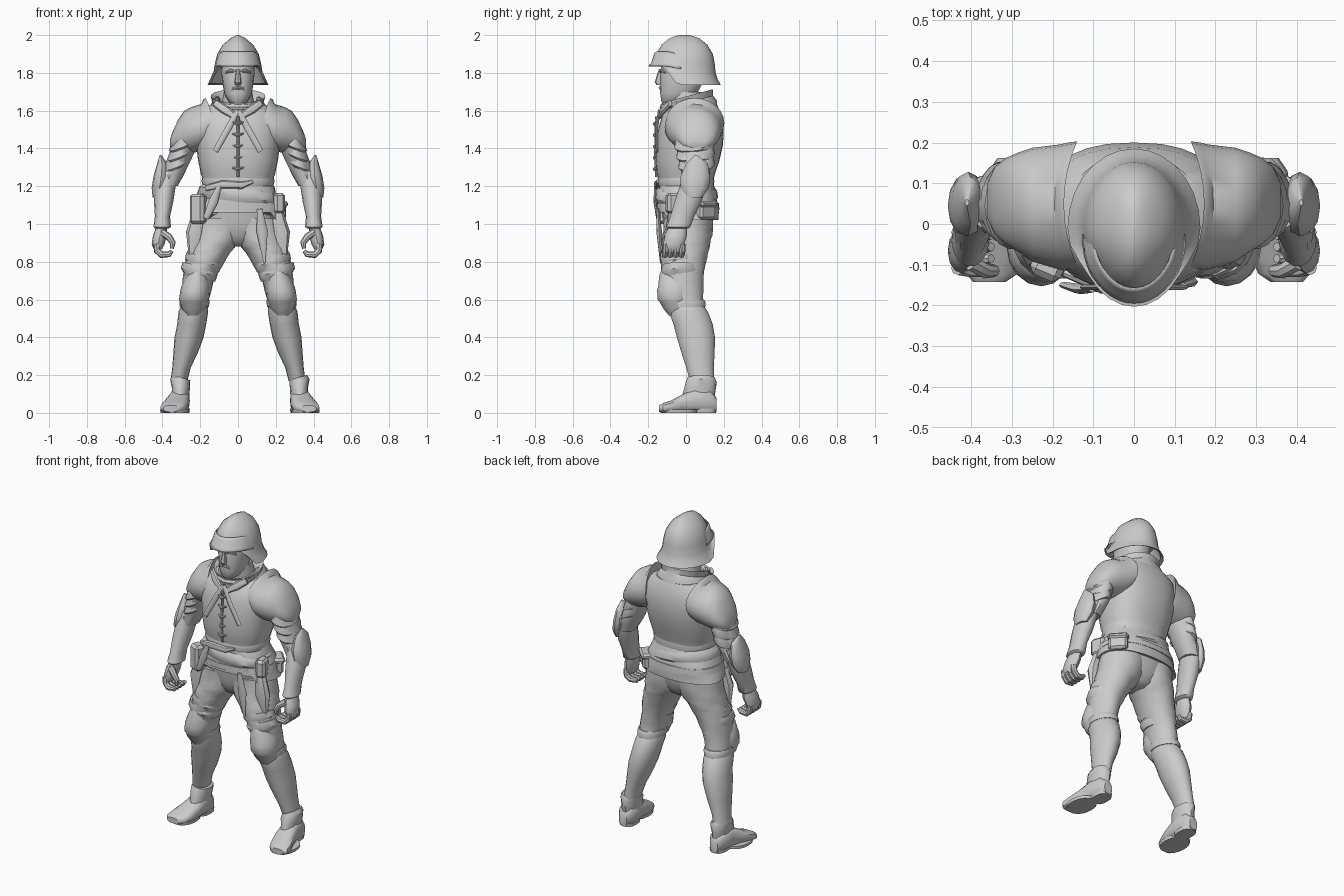
import bpy, bmesh, math
from mathutils import Vector

steel = bpy.data.materials.new("plain grey")
steel.diffuse_color = (0.6, 0.6, 0.6, 1)


def finish(name, bm, solid=0, angle=40):
    bmesh.ops.recalc_face_normals(bm, faces=bm.faces[:])
    me = bpy.data.meshes.new(name)
    bm.to_mesh(me)
    bm.free()
    me.materials.append(steel)
    me.shade_smooth()
    me.set_sharp_from_angle(angle=math.radians(angle))
    ob = bpy.data.objects.new(name, me)
    bpy.context.collection.objects.link(ob)
    if solid:
        m = ob.modifiers.new("thickness", 'SOLIDIFY')
        m.thickness, m.offset = solid, 1
    return ob


def skin(bm, rows, closed, caps):
    vs = [[bm.verts.new(c) for c in r] for r in rows]
    n = len(vs[0])
    for r, q in zip(vs, vs[1:]):
        for i in range(n if closed else n - 1):
            j = (i + 1) % n
            bm.faces.new((r[i], r[j], q[j], q[i]))
    if caps:
        bm.faces.new(vs[0])
        bm.faces.new(vs[-1])


def loft(name, rings, s=1, axis='z', n=18, p=2, arc=None, warp=None, folds=0, sub=1, caps=True, solid=0):
    """Oval rings (position, a0, a1, b0, b1) skinned along an axis; arc in degrees, -90 is front."""
    full = []
    for r, q in zip(rings, rings[1:]):
        full += [[a + (b - a) * k / sub for a, b in zip(r, q)] for k in range(sub)]
    full.append(rings[-1])
    a0, a1 = arc or (0, 360)
    rows = []
    for k, (t, x0, x1, y0, y1) in enumerate(full):
        row = []
        for i in range(n):
            g = math.radians(a0 + (a1 - a0) * i / (n - 1 if arc else n))
            c, d = math.cos(g), math.sin(g)
            f = 1 + folds * math.sin(3 * g + 2.1 * k) + folds * .6 * math.cos(5 * g - 1.3 * k)
            a = (x0 + x1) / 2 + (x1 - x0) / 2 * f * math.copysign(abs(c) ** (2 / p), c)
            b = (y0 + y1) / 2 + (y1 - y0) / 2 * f * math.copysign(abs(d) ** (2 / p), d)
            co = {'z': (a, b, t), 'x': (t, a, b), 'y': (a, t, b)}[axis]
            co = Vector(warp(*co)) if warp else Vector(co)
            co.x *= s
            row.append(co)
        rows.append(row)
    bm = bmesh.new()
    skin(bm, rows, not arc, caps and not arc)
    return finish(name, bm, solid)


def tube(name, path, radii, s=1, n=8, flat=1):
    """Tapered tube along points; flat squashes it front to back."""
    pts = [Vector(q) for q in path]
    rows = []
    for i, q in enumerate(pts):
        d = (pts[min(i + 1, len(pts) - 1)] - pts[max(i - 1, 0)]).normalized()
        u = d.cross(Vector((0, 1, 0))).normalized()
        v = d.cross(u) * flat
        rows.append([q + (u * math.cos(g) + v * math.sin(g)) * radii[i] for g in
                     [2 * math.pi * k / n for k in range(n)]])
    for r in rows:
        for c in r:
            c.x *= s
    bm = bmesh.new()
    skin(bm, rows, True, True)
    return finish(name, bm)


def box(name, c, size, bevel=.01, rot=0):
    bm = bmesh.new()
    bmesh.ops.create_cube(bm, size=1)
    bmesh.ops.scale(bm, vec=size, verts=bm.verts)
    bmesh.ops.bevel(bm, geom=bm.edges[:], offset=bevel, segments=1, affect='EDGES')
    ob = finish(name, bm, angle=30)
    ob.location, ob.rotation_euler.z = c, rot


# --- helmet and head
def raise_front(x, y, z):
    t = max(0, min(1, (-y - .03) / .11))
    t = t * t * (3 - 2 * t)
    return x * (1 - .15 * t), y, (z + (1.845 - z) * t * .95 if z < 1.845 else z)


loft("helmet", [(2.0, -.006, .006, -.04, .02), (1.985, -.038, .038, -.085, .068), (1.95, -.08, .08, -.128, .112),
                (1.90, -.11, .11, -.158, .142), (1.85, -.122, .122, -.168, .152), (1.80, -.13, .13, -.178, .157),
                (1.765, -.145, .145, -.19, .168), (1.735, -.163, .163, -.203, .185), (1.745, -.145, .145, -.185, .165),
                (1.83, -.115, .115, -.16, .14)], n=28, warp=raise_front)
loft("helmet_brow_plate", [(1.912, -.104, .104, -.156, .138), (1.90, -.112, .112, -.166, .142),
                           (1.85, -.126, .126, -.182, .15), (1.835, -.132, .132, -.196, .155)], n=21, arc=(-178, -2),
     solid=.003, warp=lambda x, y, z: (x * (.97 - .5 * max(0, y + .09)), y, z - .2 * max(0, y + .1)))
loft("helmet_crest", [(-.12, -.004, .004, 1.92, 1.955), (-.06, -.009, .009, 1.96, 1.99),
                      (.03, -.009, .009, 1.96, 1.994), (.10, -.004, .004, 1.92, 1.957)], axis='y', n=8)
loft("head", [(1.635, -.03, .03, -.12, -.03), (1.65, -.052, .052, -.132, .02), (1.69, -.073, .073, -.138, .06),
              (1.75, -.083, .083, -.137, .09), (1.80, -.088, .088, -.138, .1), (1.86, -.085, .085, -.13, .1)], p=2.3)
loft("nose", [(1.735, -.014, .014, -.154, -.12), (1.75, -.018, .018, -.166, -.12), (1.82, -.009, .009, -.144, -.12)], n=8)
loft("neck", [(1.56, -.1, .1, -.08, .13), (1.70, -.075, .075, -.09, .09)])
for s in (1, -1):
    tube("eyebrow", [(.014, -.134, 1.808), (.04, -.129, 1.812), (.066, -.110, 1.80)], [.008, .009, .005], s)
    tube("moustache", [(.0, -.136, 1.722), (.022, -.133, 1.718), (.038, -.122, 1.705)], [.009, .008, .004], s)

# --- collar and torso
loft("gorget", [(1.55, -.19, .19, -.13, .17), (1.61, -.155, .155, -.13, .165), (1.64, -.135, .135, -.125, .145),
                (1.675, -.145, .145, -.13, .145), (1.665, -.125, .125, -.115, .125), (1.62, -.1, .1, -.09, .1)],
     n=22, warp=lambda x, y, z: (x, y, z + .27 * y))
ring = [math.radians(a) for a in range(-205, 26, 23)]
tube("scarf_roll", [(.12 * math.cos(g), .118 * math.sin(g), 1.648 + .03 * math.sin(g)) for g in ring],
     [.016, .02, .018, .022, .018, .022, .018, .02, .02, .018, .014])
loft("breastplate", [(1.63, -.15, .15, -.075, .165), (1.58, -.22, .22, -.125, .188), (1.50, -.235, .235, -.148, .2),
                     (1.42, -.222, .222, -.16, .196), (1.34, -.212, .212, -.163, .178), (1.27, -.198, .198, -.155, .155),
                     (1.22, -.18, .18, -.143, .142), (1.19, -.178, .178, -.138, .138)], n=28, p=2.4)
loft("waist_flange", [(1.245, -.19, .19, -.148, .148), (1.225, -.193, .193, -.154, .15),
                      (1.20, -.186, .186, -.147, .147)], n=28, p=2.3)
loft("skirt", [(1.22, -.18, .18, -.14, .142), (1.16, -.205, .205, -.15, .16), (1.10, -.232, .232, -.152, .172),
               (1.02, -.255, .255, -.148, .172), (1.03, -.23, .23, -.13, .15)], n=36, p=2.3, folds=.018, sub=2,
     warp=lambda x, y, z: (x, y, z + (.04 if y < -.1 and z < 1.08 else 0)))
loft("sash", [(1.195, -.185, .185, -.145, .148), (1.175, -.208, .208, -.164, .162), (1.14, -.213, .213, -.165, .168),
              (1.115, -.21, .21, -.15, .155)], n=28, p=2.3, folds=.015, warp=lambda x, y, z: (x, y, z - .1 * x))
loft("belt", [(1.11, -.222, .222, -.15, .165), (1.11, -.234, .234, -.156, .174), (1.075, -.242, .242, -.156, .177),
              (1.075, -.23, .23, -.15, .165)], n=28, p=2.3)

# --- chest fastening and crossed straps
tube("front_seam", [(0, -.157, 1.57), (0, -.158, 1.47), (0, -.162, 1.37), (0, -.155, 1.25)], [.008] * 4)
for i in range(5):
    z = 1.53 - .06 * i
    tube("chest_tie", [(-.03, -.153, z + .008), (0, -.166, z), (.03, -.153, z + .01)], [.004, .01, .004])
for s in (1, -1):
    tube("chest_strap", [(.0, -.142, 1.60), (.05, -.155, 1.51), (.12, -.155, 1.385)], [.015, .017, .015], s, flat=.45)
    tube("collar_lapel", [(.12, -.085, 1.64), (.07, -.12, 1.605), (.012, -.14, 1.565)], [.02, .024, .014], s, flat=.6)
tube("sash_knot", [(-.17, -.12, 1.19), (-.08, -.155, 1.21), (.02, -.155, 1.205), (.08, -.15, 1.225)],
     [.015, .022, .019, .008], flat=.7)
tube("sash_tail", [(-.1, -.162, 1.2), (-.13, -.16, 1.12), (-.17, -.15, 1.03)], [.012, .025, .016], flat=.5)
tube("hanging_tail", [(.115, -.15, 1.08), (.128, -.142, .96), (.14, -.135, .79)], [.014, .03, .004], flat=.5)
box("front_pouch", (-.21, -.1, 1.08), (.08, .07, .16), .015, -.4)
box("side_pouch", (.21, -.06, 1.11), (.06, .09, .11), .015, .3)
box("rear_pouch", (.2, .1, 1.07), (.065, .11, .09), .012, .75)
box("rear_pouch_flap", (.203, .104, 1.105), (.076, .12, .035), .012, .75)

# --- hips
loft("hips", [(1.08, -.215, .215, -.13, .15), (.99, -.222, .222, -.118, .14), (.94, -.17, .17, -.105, .122),
              (.90, -.10, .10, -.08, .1), (.88, -.04, .04, -.05, .07)], n=20, p=2.2)


def pauldron_rim(x, y, z):
    """Curves the inner edge toward the neck at front and back."""
    k = max(0, (.21 - x) / .05)
    return x + k * (.012 - 1.4 * (y - .05) ** 2), y, z


for s in (1, -1):
    # --- shoulder and upper arm
    loft("pauldron", [(.17, -.075, .17, 1.42, 1.62), (.16, -.11, .203, 1.40, 1.667), (.175, -.11, .2, 1.39, 1.66),
                      (.19, -.113, .195, 1.385, 1.635), (.25, -.092, .187, 1.375, 1.618), (.285, -.068, .175, 1.37, 1.598),
                      (.315, -.05, .162, 1.375, 1.555), (.342, -.025, .14, 1.385, 1.50), (.36, .015, .10, 1.40, 1.45)],
         s, 'x', n=24, warp=pauldron_rim)
    loft("arm_sleeve", [(1.50, .20, .33, -.06, .14), (1.40, .225, .358, -.05, .14), (1.30, .265, .39, -.025, .13),
                        (1.20, .32, .42, -.02, .115)], s, n=14, folds=.04, sub=2)
    for i in range(3):
        z, d = 1.455 - .048 * i, .011 * i
        loft("arm_lame", [(z, .23 + 1.6 * d, .345 + d, -.055 + d, .145), (z - .045, .225 + 1.6 * d, .366 + d, -.064 + d, .153),
                          (z - .055, .235 + 1.6 * d, .36 + d, -.055 + d, .148)], s, n=18, folds=.01,
             warp=lambda x, y, z: (x, y, z - .4 * (x - .3) + .1 * y))
    # --- elbow, forearm
    loft("elbow_guard", [(1.365, .405, .415, .045, .06), (1.32, .375, .428, 0, .115), (1.25, .365, .448, -.03, .128),
                         (1.19, .375, .457, -.03, .12), (1.14, .40, .452, 0, .085)], s, n=12)
    loft("forearm", [(1.28, .32, .41, -.01, .12), (1.20, .33, .443, -.035, .11), (1.12, .342, .445, -.062, .085),
                     (1.04, .36, .44, -.085, .045), (.985, .355, .448, -.105, .025), (.975, .37, .435, -.095, .01)], s, n=14)
    # --- hand
    loft("hand", [(.99, .375, .43, -.09, .005), (.94, .375, .45, -.112, .005), (.89, .39, .457, -.122, -.01),
                  (.865, .405, .445, -.115, -.015)], s, n=12)
    for i in range(4):
        y = -.108 + .029 * i
        tube("finger", [(.432, y, .895), (.428, y, .858), (.405, y - .004, .837), (.365, y - .006, .84),
                        (.35, y - .006, .858)], [.017, .018, .018, .016, .011], s)
    tube("thumb", [(.40, -.095, .955), (.365, -.115, .93), (.345, -.115, .90), (.35, -.115, .87)], [.02, .019, .016, .011], s)

    # --- thigh and breeches
    loft("thigh", [(1.03, -.05, .235, -.12, .145), (.94, -.03, .25, -.123, .138), (.89, .005, .26, -.128, .128),
                   (.85, .04, .268, -.13, .118), (.78, .083, .285, -.132, .102), (.70, .127, .292, -.125, .092),
                   (.60, .155, .302, -.11, .09), (.50, .168, .305, -.075, .115)], s, n=20, folds=.018, sub=2)
    tube("thigh_tasset", [(.205, -.07, 1.06), (.228, -.078, .95), (.245, -.075, .80)], [.035, .048, .012], s, flat=.7)
    for z, x in ((.80, .182), (.745, .203)):
        loft("breeches_fold", [(z + .035, x - .09, x + .09, -.125, .07), (z, x - .096, x + .097, -.137, .085),
                               (z - .035, x - .08, x + .08, -.122, .07)], s, n=18, folds=.02,
             warp=lambda x, y, z: (x, y, z + .2 * (x - .2)))
    # --- knee
    loft("knee_cap", [(.765, .19, .225, -.128, -.06), (.72, .157, .275, -.143, .0), (.675, .147, .298, -.146, .03),
                      (.65, .15, .305, -.153, .03), (.60, .153, .312, -.15, .03), (.585, .162, .305, -.138, .02),
                      (.555, .17, .3, -.122, .02), (.515, .2, .275, -.09, .0)], s, n=16)
    loft("knee_strap", [(.60, .152, .306, -.1, .095), (.585, .15, .311, -.105, .104), (.56, .155, .308, -.1, .104)], s, n=16)
    # --- shin and boot
    loft("greave", [(.56, .16, .305, -.09, .10), (.535, .158, .315, -.092, .118), (.47, .168, .322, -.068, .143),
                    (.40, .182, .336, -.05, .155), (.32, .212, .342, -.026, .153), (.24, .25, .348, 0, .148),
                    (.17, .268, .357, .02, .15)], s, n=18)
    boot = [
        loft("boot_cuff", [(.19, .262, .355, .01, .153), (.165, .262, .368, -.005, .163), (.12, .268, .362, -.015, .157),
                           (.06, .27, .362, -.03, .152)], s, n=14, folds=.025,
             warp=lambda x, y, z: (x, y, z + .3 * (x - .32))),
        loft("boot_foot", [(.162, .29, .345, .004, .08), (.13, .268, .367, .0, .12), (.05, .265, .375, .0, .13),
                           (-.02, .268, .395, .0, .098), (-.08, .278, .418, .0, .066), (-.122, .295, .422, .0, .052),
                           (-.142, .325, .405, .005, .04)], s, 'y', n=14, p=2.6),
        loft("boot_sole", [(0, .268, .362, .03, .16), (.022, .265, .365, .025, .162)], s, n=14, p=2.6),
        loft("toe_sole", [(0, .274, .42, -.138, .06), (.018, .272, .423, -.141, .06)], s, n=14, p=2.2)]
    for part in boot:
        part.location.x = .01
